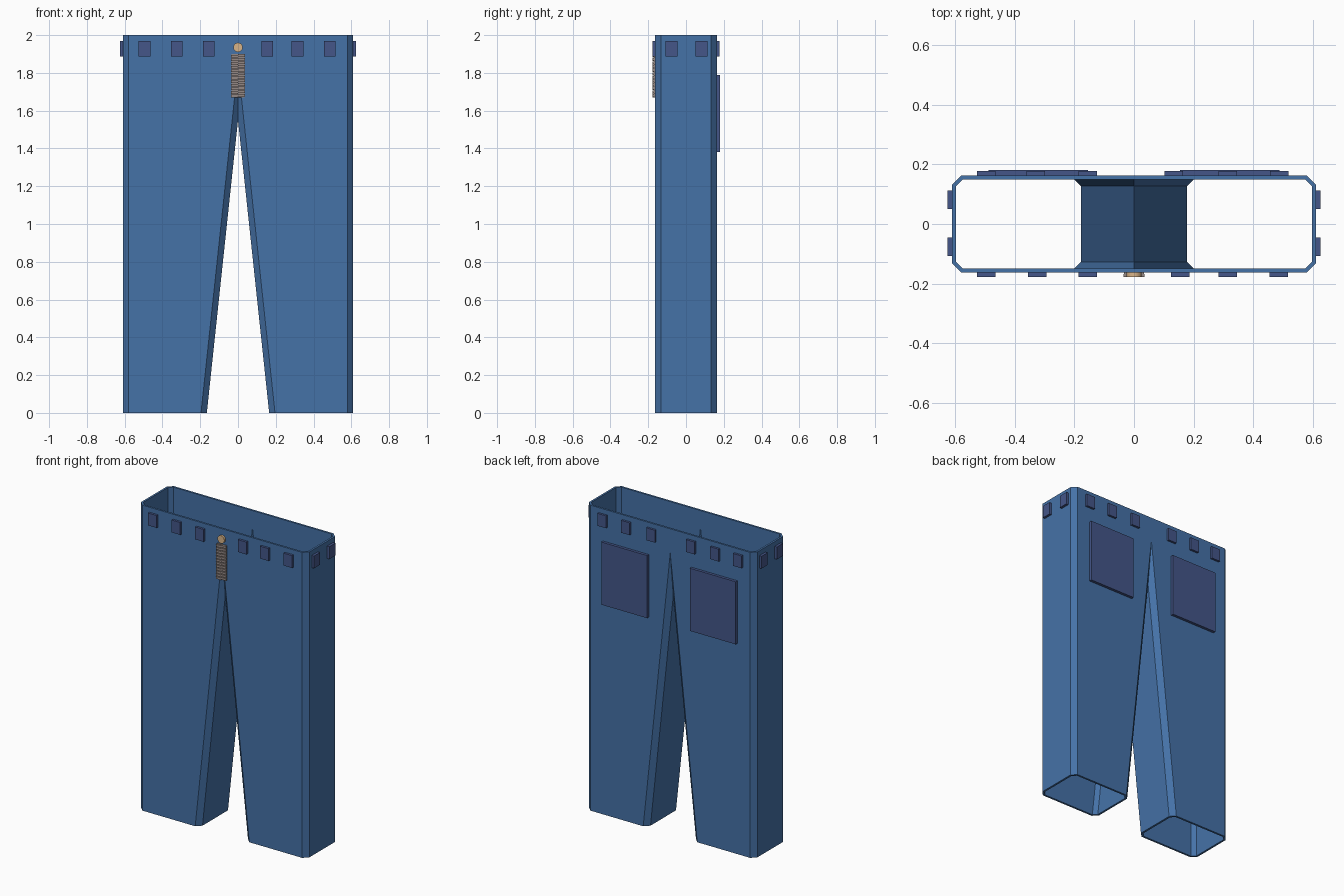
import bpy, bmesh, math
from mathutils import Matrix, Vector

if "Cube" in bpy.data.objects:
    bpy.data.objects.remove(bpy.data.objects["Cube"])


def material(name, rgb):
    m = bpy.data.materials.new(name)
    m.diffuse_color = (*rgb, 1)
    m.use_nodes = True
    m.node_tree.nodes["Principled BSDF"].inputs["Base Color"].default_value = m.diffuse_color
    return m


DENIM = material("denim", (0.06, 0.168, 0.39))
DARK = material("dark_denim", (0.058, 0.093, 0.25))
METAL = material("zip_metal", (0.30, 0.25, 0.235))
BRASS = material("brass", (0.70, 0.46, 0.25))


def finish(bm, name, mat):
    me = bpy.data.meshes.new(name)
    bm.to_mesh(me)
    bm.free()
    ob = bpy.data.objects.new(name, me)
    bpy.context.collection.objects.link(ob)
    me.materials.append(mat)
    return ob


def add_box(bm, lo, hi):
    lo, hi = Vector(lo), Vector(hi)
    bmesh.ops.create_cube(bm, size=1, matrix=Matrix.Translation((lo + hi) / 2)
                          @ Matrix.Diagonal((*(hi - lo), 1)))


def box(name, lo, hi, mat):
    bm = bmesh.new()
    add_box(bm, lo, hi)
    return finish(bm, name, mat)


# Trousers: chamfered hollow leg leaning in to the middle, cut at x = 0, mirrored
D, SHEAR, WALL = 0.163, 0.213, 0.013


def leg_ring(bm, z, inset):
    lean = SHEAR * z / 2
    a, b = 0.165 + inset - lean, 0.61 - inset
    d = D - inset
    c = 0.031 - inset * 0.586
    pts = [(a + c, -d), (b - c, -d), (b, -d + c), (b, d - c),
           (b - c, d), (a + c, d), (a, d - c), (a, -d + c)]
    return [bm.verts.new((x, y, z)) for x, y in pts]


bm = bmesh.new()
ob_, ot = leg_ring(bm, 0, 0), leg_ring(bm, 2, 0)
ib, it = leg_ring(bm, 0, WALL), leg_ring(bm, 2, WALL)
for p, q in ((ob_, ot), (ot, it), (it, ib), (ib, ob_)):
    for i in range(8):
        j = (i + 1) % 8
        bm.faces.new((p[i], p[j], q[j], q[i]))
bmesh.ops.bisect_plane(bm, geom=bm.verts[:] + bm.edges[:] + bm.faces[:],
                       plane_co=(0, 0, 0), plane_no=(1, 0, 0), clear_inner=True)
trousers = finish(bm, "trousers", DENIM)
mod = trousers.modifiers.new("mirror", 'MIRROR')
mod.use_clip = True

# Belt loops around the waist
W, Z0, Z1 = 0.031, 1.887, 1.968
for x in (-0.495, -0.325, -0.155, 0.155, 0.315, 0.485):
    box("front_belt_loop", (x - W, -0.178, Z0), (x + W, -0.155, Z1), DARK)
for x in (-0.495, -0.33, -0.155, 0.133, 0.315, 0.487):
    box("back_belt_loop", (x - W, 0.155, Z0), (x + W, 0.177, Z1), DARK)
for s in (-1, 1):
    for y in (-0.077, 0.082):
        x0, x1 = sorted((s * 0.602, s * 0.626))
        box("side_belt_loop", (x0, y - W, Z0), (x1, y + W, Z1), DARK)

# Back pockets
for s in (-1, 1):
    x0, x1 = sorted((s * 0.155, s * 0.487))
    box("back_pocket", (x0, 0.155, 1.38), (x1, 0.181, 1.79), DARK)

# Zip: backing strip with two columns of staggered teeth
bm = bmesh.new()
add_box(bm, (-0.034, -0.17, 1.67), (0.034, -0.155, 1.90))
rows = 12
step = 0.23 / rows
for i in range(rows):
    z = 1.67 + i * step
    for s in (-1, 1):
        x0, x1 = sorted((0, s * 0.036))
        zz = z + (0.004 if s > 0 else 0)
        add_box(bm, (x0, -0.178, zz), (x1, -0.168, zz + step * 0.75))
finish(bm, "zip", METAL)

# Waist button
bm = bmesh.new()
bmesh.ops.create_cone(bm, cap_ends=True, segments=20, radius1=0.025, radius2=0.025, depth=0.022,
                      matrix=Matrix.Translation((0, -0.166, 1.935))
                      @ Matrix.Rotation(math.pi / 2, 4, 'X'))
finish(bm, "waist_button", BRASS)
